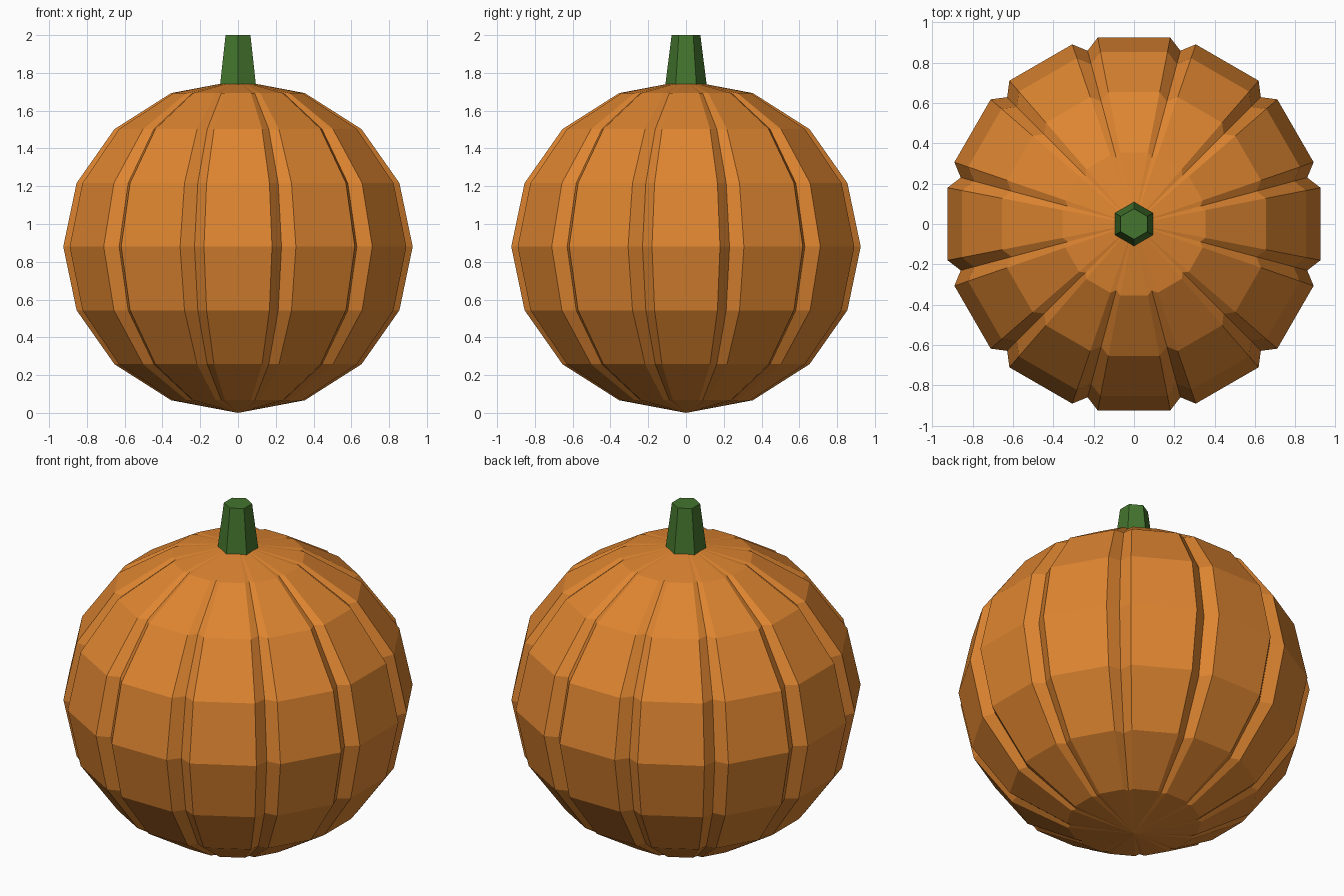
import bpy, bmesh, math

if "Cube" in bpy.data.objects:
    bpy.data.objects.remove(bpy.data.objects["Cube"])

RIBS, RINGS = 12, 8
RADIUS, HALF_H = 0.925, 0.88      # rib panel distance from axis, half height
HALF_PANEL = 0.18                 # half width of a rib panel at the middle
GROOVE = 0.89                     # groove distance from axis at the middle


def material(name, colour):
    m = bpy.data.materials.new(name)
    m.diffuse_color = (*colour, 1)
    m.use_nodes = True
    m.node_tree.nodes["Principled BSDF"].inputs["Base Color"].default_value = m.diffuse_color
    return m


def make_object(name, bm, mat):
    bmesh.ops.recalc_face_normals(bm, faces=bm.faces[:])
    mesh = bpy.data.meshes.new(name)
    bm.to_mesh(mesh)
    bm.free()
    mesh.materials.append(mat)
    obj = bpy.data.objects.new(name, mesh)
    bpy.context.collection.objects.link(obj)
    return obj


orange = material("orange skin", (0.73, 0.235, 0.03))
green = material("green stalk", (0.058, 0.178, 0.027))

# Cross-section: flat rib panels separated by V grooves
section = []
for i in range(RIBS):
    a = math.tau * i / RIBS
    c, s = math.cos(a), math.sin(a)
    for t in (-HALF_PANEL, HALF_PANEL):
        section.append((RADIUS * c - t * s, RADIUS * s + t * c))
    g = a + math.pi / RIBS
    section.append((GROOVE * math.cos(g), GROOVE * math.sin(g)))

# Ribbed body: the section scaled along a round profile, closed at both poles
bm = bmesh.new()
rings = []
for k in range(1, RINGS):
    p = math.pi * k / RINGS
    z = HALF_H * (1 - math.cos(p))
    rings.append([bm.verts.new((x * math.sin(p), y * math.sin(p), z)) for x, y in section])
bottom = bm.verts.new((0, 0, 0))
top = bm.verts.new((0, 0, 2 * HALF_H))
n = len(section)
for j in range(n):
    k = (j + 1) % n
    bm.faces.new((bottom, rings[0][k], rings[0][j]))
    bm.faces.new((top, rings[-1][j], rings[-1][k]))
    for lo, hi in zip(rings, rings[1:]):
        bm.faces.new((lo[j], lo[k], hi[k], hi[j]))
make_object("pumpkin_body", bm, orange)

# Tapered six-sided stem, with corners toward front and back
bm = bmesh.new()
bmesh.ops.create_cone(bm, cap_ends=True, segments=6, radius1=0.11, radius2=0.076, depth=0.267)
for v in bm.verts:
    a = math.pi / 2 + round((math.atan2(v.co.y, v.co.x)) / (math.pi / 3) - 0.01) * math.pi / 3
    r = math.hypot(v.co.x, v.co.y)
    v.co.x, v.co.y = r * math.cos(a), r * math.sin(a)
    v.co.z += 2 - 0.267 / 2
make_object("stem", bm, green)
